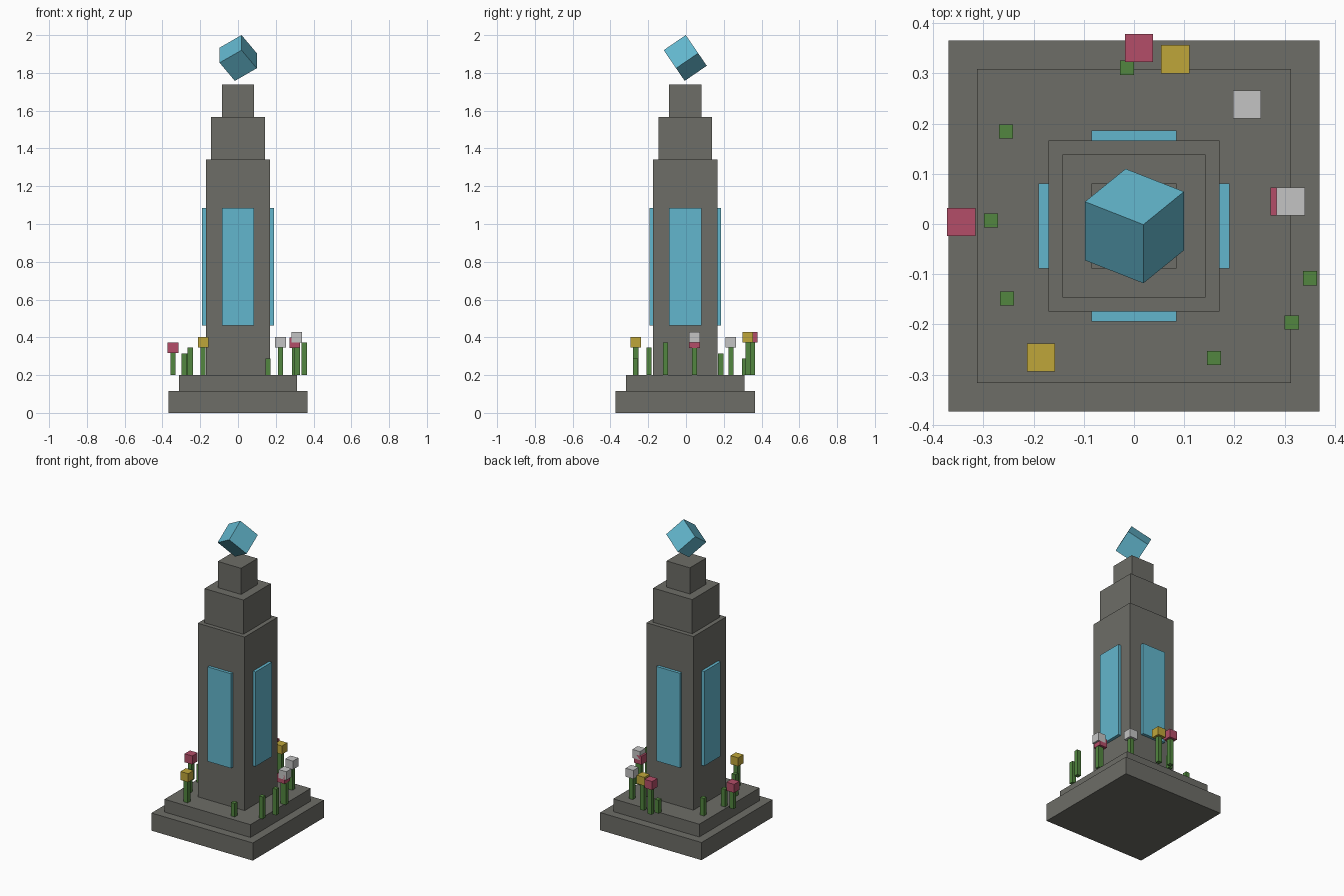
import bpy, bmesh
from mathutils import Vector, Matrix

if "Cube" in bpy.data.objects:
    bpy.data.objects.remove(bpy.data.objects["Cube"])

CY = -0.004  # the tower axis sits slightly towards the front


def material(name, rgb):
    m = bpy.data.materials.new(name)
    m.diffuse_color = (*rgb, 1)
    m.use_nodes = True
    m.node_tree.nodes["Principled BSDF"].inputs["Base Color"].default_value = m.diffuse_color
    return m


stone = material("stone_grey", (0.153, 0.153, 0.135))
blue = material("crystal_blue", (0.124, 0.470, 0.610))
green = material("stem_green", (0.084, 0.238, 0.050))
pink = material("petal_pink", (0.451, 0.076, 0.138))
yellow = material("petal_yellow", (0.521, 0.381, 0.042))
white = material("petal_white", (0.552, 0.552, 0.552))


def box(name, size, centre, mat, rot=None):
    bm = bmesh.new()
    bmesh.ops.create_cube(bm, size=1)
    bmesh.ops.scale(bm, vec=size, verts=bm.verts)
    mesh = bpy.data.meshes.new(name)
    bm.to_mesh(mesh)
    bm.free()
    mesh.materials.append(mat)
    ob = bpy.data.objects.new(name, mesh)
    bpy.context.collection.objects.link(ob)
    m = Matrix.Translation(centre)
    ob.matrix_world = m @ rot.to_4x4() if rot else m
    return ob


def block(name, x, y, w, z0, z1, mat):
    return box(name, (w, w, z1 - z0), (x, y, (z0 + z1) / 2), mat)


# Stepped stone tower: name, width, bottom, top
for name, w, z0, z1 in [
    ("base_step", 0.738, 0.0, 0.116),
    ("second_step", 0.626, 0.116, 0.2),
    ("shaft", 0.341, 0.2, 1.342),
    ("upper_shaft", 0.284, 1.342, 1.567),
    ("cap", 0.17, 1.567, 1.739),
]:
    block(name, 0, CY, w, z0, z1, stone)

# Glowing panels on the four shaft sides
for side, (dx, dy) in {"front": (0, -1), "back": (0, 1), "left": (-1, 0), "right": (1, 0)}.items():
    size = (0.02 if dx else 0.17, 0.02 if dy else 0.17, 0.622)
    box(side + "_panel", size, (dx * 0.18, CY + dy * 0.18, 0.774), blue)

# Floating tilted crystal, oriented by two of its edge directions
c = Vector((0, -0.117, -0.080)).normalized()
a = Vector((0.081, 0.066, -0.096))
a = (a - a.dot(c) * c).normalized()
b = c.cross(a)
rot = Matrix((a, b, c)).transposed()
box("crystal", (0.1415,) * 3, (0.001, CY, 1.879), blue, rot)

# Bare stems: x, y, top
for x, y, top in [
    (-0.255, 0.184, 0.315), (-0.285, 0.007, 0.315), (-0.253, -0.148, 0.345),
    (0.159, -0.267, 0.288), (0.314, -0.196, 0.345), (0.350, -0.108, 0.372),
    (-0.014, 0.311, 0.288),
]:
    block("stem", x, y, 0.028, 0.2, top, green)

# Flowers: x, y, underside of head, colour
for x, y, z, mat in [
    (0.010, 0.350, 0.372, pink), (0.082, 0.328, 0.372, yellow),
    (0.225, 0.238, 0.345, white), (0.312, 0.045, 0.372, white),
    (0.300, 0.045, 0.344, pink), (-0.344, 0.004, 0.316, pink),
    (-0.185, -0.266, 0.345, yellow),
]:
    block("flower_stem", x, y, 0.028, 0.2, z, green)
    block("flower_head", x, y, 0.056, z, z + 0.056, mat)
